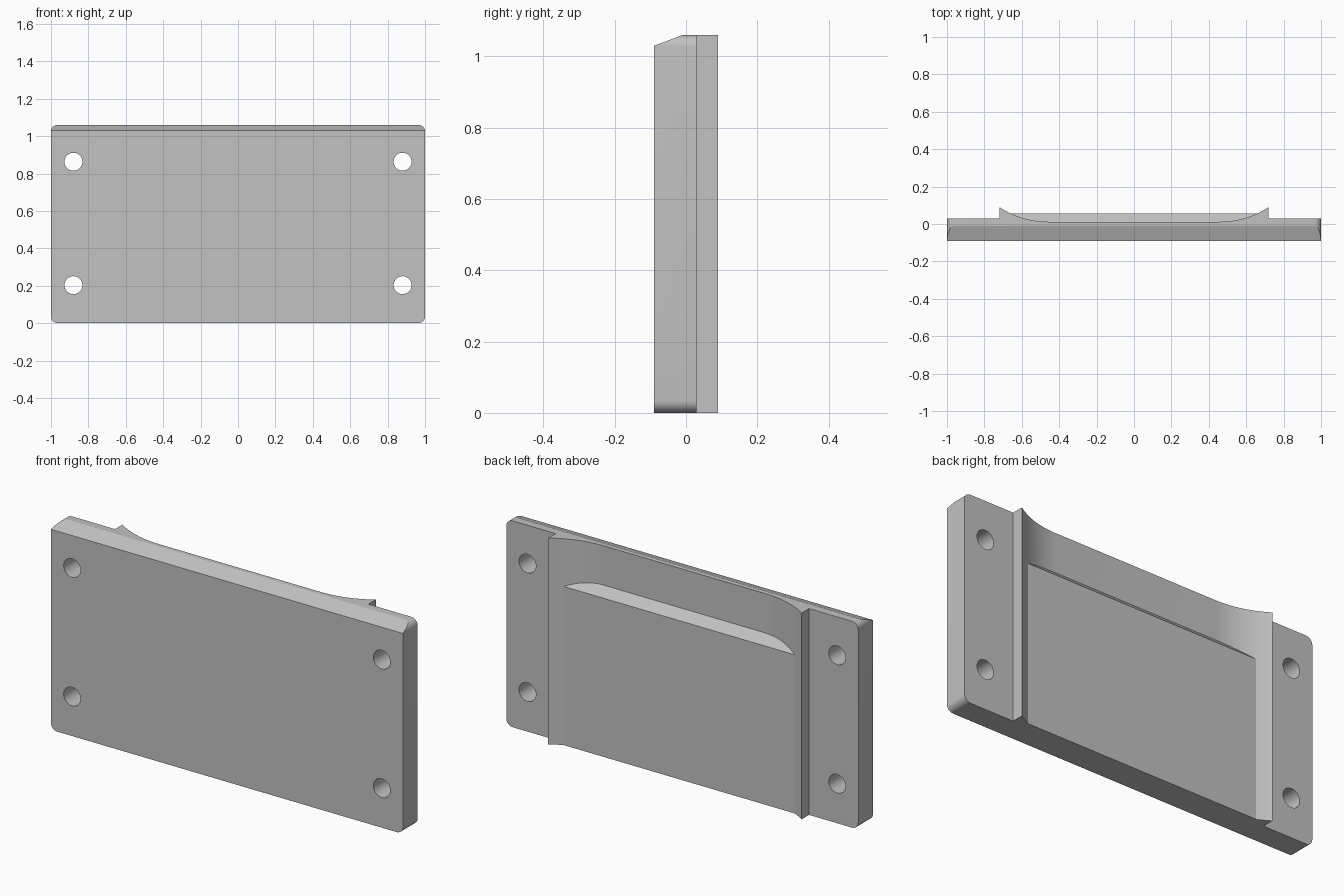
import bpy, bmesh, math
from mathutils import Vector

cube = bpy.data.objects.get("Cube")
if cube:
    bpy.data.objects.remove(cube, do_unlink=True)

HEIGHT, FRONT, BACK = 1.06, -0.09, 0.03
LIP_X, LIP_Y = 0.72, 0.09
FLOOR, LEDGE = 0.012, 0.055
FLAT_X, SWEEP_R = 0.46, 0.47
CORNER = 0.035

grey = bpy.data.materials.new("plain grey")
grey.use_nodes = True
grey.diffuse_color = (0.54, 0.54, 0.54, 1)
grey.node_tree.nodes["Principled BSDF"].inputs["Base Color"].default_value = grey.diffuse_color


def prism(name, points, sweep):
    """Closed outline pushed along a vector into a solid."""
    bm = bmesh.new()
    face = bm.faces.new([bm.verts.new(p) for p in points])
    new = bmesh.ops.extrude_face_region(bm, geom=[face])["geom"]
    bmesh.ops.translate(bm, vec=Vector(sweep),
                        verts=[v for v in new if isinstance(v, bmesh.types.BMVert)])
    bmesh.ops.recalc_face_normals(bm, faces=bm.faces)
    mesh = bpy.data.meshes.new(name)
    bm.to_mesh(mesh)
    bm.free()
    mesh.materials.append(grey)
    obj = bpy.data.objects.new(name, mesh)
    bpy.context.collection.objects.link(obj)
    return obj


def arc(cx, cy, r, start, end, steps):
    angles = [math.radians(start + (end - start) * i / steps) for i in range(steps + 1)]
    return [(cx + r * math.cos(a), cy + r * math.sin(a)) for a in angles]


def combine(target, tool, operation):
    """Apply one boolean and remove its helper."""
    mod = target.modifiers.new(operation, "BOOLEAN")
    mod.operation, mod.object, mod.solver = operation, tool, "EXACT"
    graph = bpy.context.evaluated_depsgraph_get()
    mesh = bpy.data.meshes.new_from_object(target.evaluated_get(graph))
    target.modifiers.clear()
    target.data = mesh
    bpy.data.objects.remove(tool, do_unlink=True)


# Plate with a pair of swept lips along the back
end = math.degrees(math.asin((LIP_X - FLAT_X) / SWEEP_R))
sweep = arc(FLAT_X, FLOOR + SWEEP_R, SWEEP_R, -90, -90 + end, 14)
half = [(1, FRONT), (1, BACK), (LIP_X, BACK), (LIP_X, LIP_Y)] + sweep[-2::-1]
outline = half + [(-x, y) for x, y in reversed(half)]
plate = prism("mounting_plate", [(x, y, 0) for x, y in outline], (0, 0, HEIGHT))

# Thicker lower panel with a sloped upper ledge
side = [(-0.03, 0), (LEDGE, 0), (LEDGE, 0.815), (FLOOR, 0.858), (-0.03, 0.858)]
panel = prism("lower_panel", [(-0.69, y, z) for y, z in side], (1.38, 0, 0))
combine(plate, panel, "UNION")

# Rounded outer corners
rounded = []
for i, (sx, sz) in enumerate([(1, 1), (-1, 1), (-1, 0), (1, 0)]):
    cz = HEIGHT - CORNER if sz else CORNER
    rounded += arc(sx * (1 - CORNER), cz, CORNER, i * 90, i * 90 + 90, 8)
envelope = prism("corner_envelope", [(x, -0.2, z) for x, z in rounded], (0, 0.4, 0))
combine(plate, envelope, "INTERSECT")

# Sloped top front edge
run, rise = 0.08, 0.03
wedge = [(FRONT - run, HEIGHT - 2 * rise), (FRONT + 2 * run, HEIGHT + rise / 2 * 2.5),
         (FRONT - run, HEIGHT + 0.2)]
wedge[1] = (FRONT + 2 * run, HEIGHT + rise)
cutter = prism("edge_cutter", [(-1.1, y, z) for y, z in wedge], (2.2, 0, 0))
combine(plate, cutter, "DIFFERENCE")

# Four screw holes
for x in (-0.88, 0.88):
    for z in (0.203, 0.863):
        ring = arc(x, z, 0.048, 0, 360, 32)[:-1]
        drill = prism("hole_cutter", [(px, -0.2, pz) for px, pz in ring], (0, 0.4, 0))
        combine(plate, drill, "DIFFERENCE")

bpy.ops.object.select_all(action="DESELECT")
plate.select_set(True)
bpy.context.view_layer.objects.active = plate
bpy.ops.object.shade_smooth_by_angle(angle=math.radians(15))
